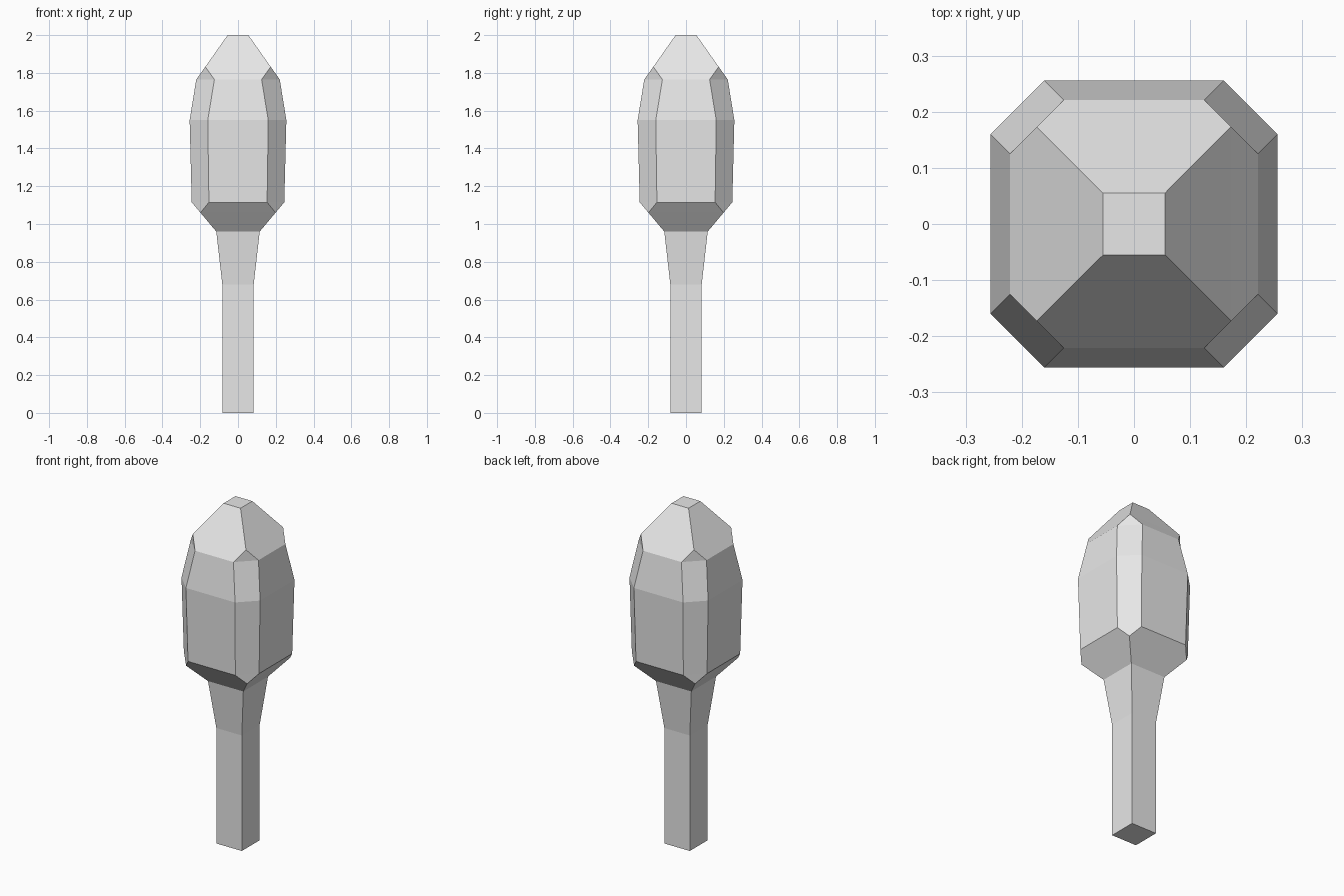
import bpy
import bmesh

cube = bpy.data.objects.get("Cube")
if cube:
    bpy.data.objects.remove(cube, do_unlink=True)

# One flat grey
grey = bpy.data.materials.new("light_grey")
grey.use_nodes = True
colour = (0.8, 0.8, 0.8, 1)
grey.diffuse_color = colour
grey.node_tree.nodes["Principled BSDF"].inputs["Base Color"].default_value = colour


def add_ring(bm, z, half, flat):
    """Square ring with clipped corners; flat == half gives sharp corners."""
    ring = []
    for i in range(4):
        corner = [(half, flat), (flat, half)] if flat < half else [(half, half)]
        for _ in range(i):
            corner = [(-y, x) for x, y in corner]
        verts = [bm.verts.new((x, y, z)) for x, y in corner]
        ring += verts if len(verts) == 2 else verts * 2
    return ring


def loft(name, rings):
    """Skin a stack of rings, cap both ends and merge coplanar faces."""
    bm = bmesh.new()
    loops = [add_ring(bm, *r) for r in rings]
    for low, high in zip(loops, loops[1:]):
        for i in range(8):
            j = (i + 1) % 8
            quad = list(dict.fromkeys((low[i], low[j], high[j], high[i])))
            if len(quad) > 2:
                bm.faces.new(quad)
    bm.faces.new(list(dict.fromkeys(reversed(loops[0]))))
    bm.faces.new(list(dict.fromkeys(loops[-1])))
    bmesh.ops.recalc_face_normals(bm, faces=bm.faces)
    mesh = bpy.data.meshes.new(name)
    bm.to_mesh(mesh)
    bm.free()
    mesh.materials.append(grey)
    obj = bpy.data.objects.new(name, mesh)
    bpy.context.collection.objects.link(obj)
    return obj


# Square stem flaring into a faceted head: height, half width, flat half width
loft("stem_and_head", [
    (0.0, 0.083, 0.083),
    (0.68, 0.083, 0.083),
    (0.96, 0.115, 0.115),
    (1.06, 0.199, 0.199),
    (1.115, 0.245, 0.154),
    (1.55, 0.256, 0.16),
    (1.765, 0.221, 0.125),
    (1.832, 0.173, 0.173),
    (2.0, 0.055, 0.055),
])
